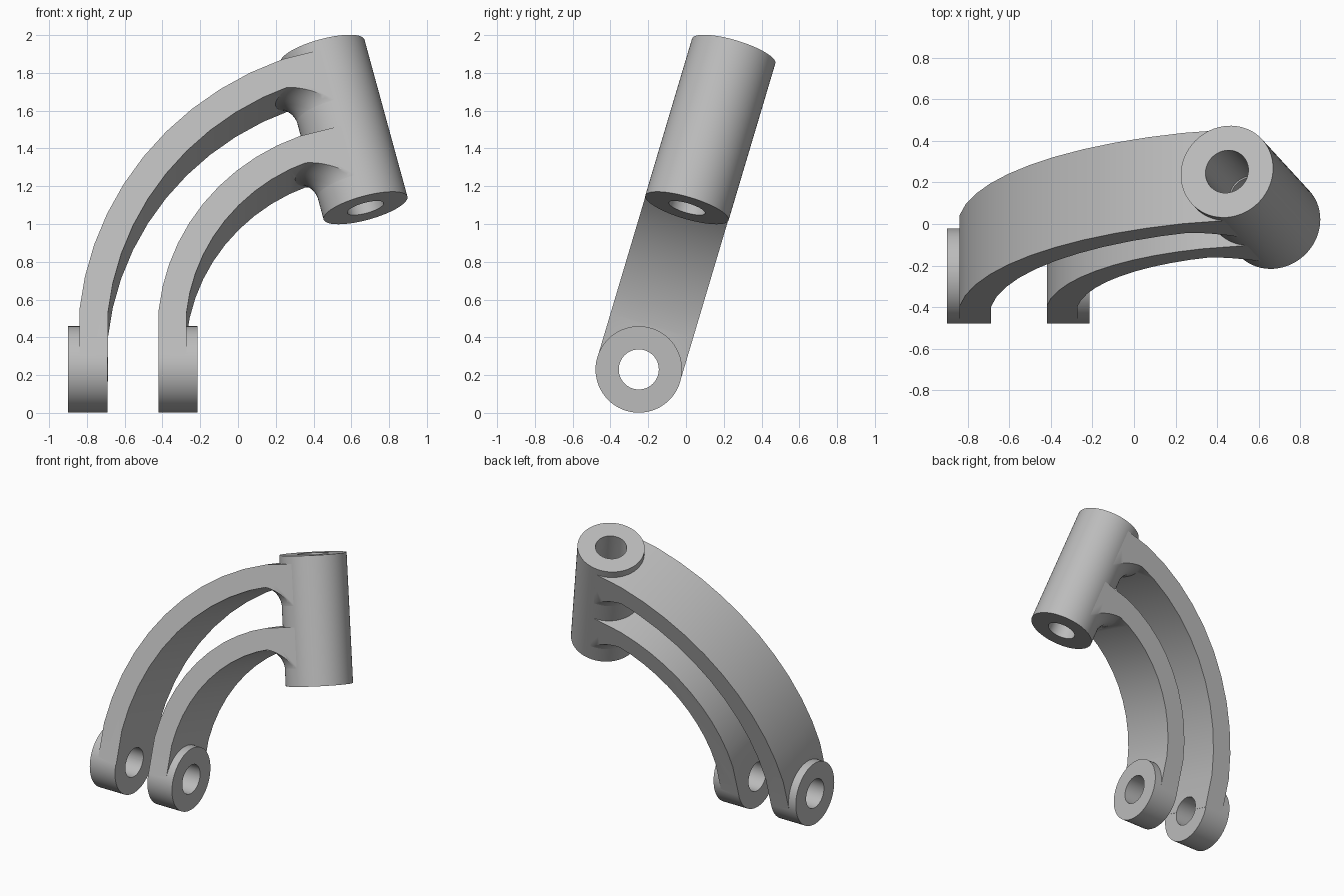
import bpy, bmesh, math
from mathutils import Matrix, Vector

cube = bpy.data.objects.get("Cube")
if cube:
    bpy.data.objects.remove(cube)

grey = bpy.data.materials.new("plain grey")
grey.use_nodes = True
colour = (0.5, 0.5, 0.5, 1)
grey.diffuse_color = colour
grey.node_tree.nodes["Principled BSDF"].inputs["Base Color"].default_value = colour

WIDTH = 0.228                       # half width of each arm
SLOPE = math.radians(14.7)          # lean of the sleeve
LENGTH = 0.896                      # sleeve length
BEND = 0.26                         # height above the pivot where arms start to curve
ARC_START = math.radians(174.2)     # outward directions at both ends of the arms' arc
ARC_END = math.radians(110.2)
FILLET = 0.15
# Leaning frame of the arms, and the sleeve's frame inside it
LEAN = Matrix.Translation((0, -0.25, 0.23)) @ Matrix.Rotation(math.radians(-16.6), 4, 'X')
SLEEVE = Matrix.Translation((0.675, 0, 0.892)) @ Matrix.Rotation(-SLOPE, 4, 'Y')
ALONG_X = Matrix.Rotation(math.pi / 2, 4, 'Y')


def finish(name, bm, matrix):
    bmesh.ops.recalc_face_normals(bm, faces=bm.faces)
    mesh = bpy.data.meshes.new(name)
    bm.to_mesh(mesh)
    bm.free()
    mesh.transform(LEAN @ matrix)
    mesh.materials.append(grey)
    ob = bpy.data.objects.new(name, mesh)
    bpy.context.collection.objects.link(ob)
    return ob


def cylinder(name, radius, low, high, matrix):
    bm = bmesh.new()
    bmesh.ops.create_cone(bm, cap_ends=True, segments=64, radius1=radius, radius2=radius,
                          depth=high - low,
                          matrix=Matrix.Translation((0, 0, (low + high) / 2)))
    return finish(name, bm, matrix)


def box(name, low, high, matrix):
    bm = bmesh.new()
    low, high = Vector(low), Vector(high)
    bmesh.ops.create_cube(bm, size=1, matrix=Matrix.Translation((low + high) / 2)
                          @ Matrix.Diagonal((*(high - low), 1)))
    return finish(name, bm, matrix)


def slab(name, points):
    """Extrude an x-z outline across the arm width."""
    bm = bmesh.new()
    face = bm.faces.new([bm.verts.new((x, -WIDTH, z)) for x, z in points])
    new = bmesh.ops.extrude_face_region(bm, geom=[face])["geom"]
    bmesh.ops.translate(bm, vec=(0, 2 * WIDTH, 0),
                        verts=[v for v in new if isinstance(v, bmesh.types.BMVert)])
    return finish(name, bm, Matrix.Identity(4))


def lathe(name, profile, matrix):
    """Spin a radius-height profile that starts and ends on the axis."""
    bm = bmesh.new()
    verts = [bm.verts.new((r, 0, h)) for r, h in profile]
    edges = [bm.edges.new(pair) for pair in zip(verts, verts[1:])]
    bmesh.ops.spin(bm, geom=verts + edges, cent=(0, 0, 0), axis=(0, 0, 1),
                   angle=2 * math.pi, steps=64, use_duplicate=False)
    bmesh.ops.remove_doubles(bm, verts=bm.verts, dist=0.0001)
    return finish(name, bm, matrix)


def boolean(target, other, operation):
    mod = target.modifiers.new(operation, 'BOOLEAN')
    mod.operation, mod.solver, mod.object = operation, 'EXACT', other
    bpy.context.view_layer.objects.active = target
    bpy.ops.object.modifier_apply(modifier=mod.name)
    bpy.data.objects.remove(other)


def smooth(ob):
    bpy.ops.object.select_all(action='DESELECT')
    ob.select_set(True)
    bpy.context.view_layer.objects.active = ob
    bpy.ops.object.shade_smooth_by_angle(angle=math.radians(30))


def direction(angle):
    return Vector((math.cos(angle), math.sin(angle)))


def build_arm(name, left, radius, thick, hub_low, hub_high):
    centre = Vector((left, BEND)) - radius * direction(ARC_START)

    def arc(r, steps=10):
        return [centre + r * direction(ARC_START + (ARC_END - ARC_START) * i / steps)
                for i in range(steps + 1)]

    # Curved strip, carried straight on to the sleeve axis
    top, under = arc(radius), arc(radius - thick)
    run = direction(SLOPE)
    axis = direction(SLOPE + math.pi / 2)
    base = Vector((0.675, 0.892))
    onward = [p + run * (base - p).dot(run) for p in (top[-1], under[-1])]
    outline = [Vector((left, 0))] + top + onward
    outline += under[::-1] + [Vector((left + thick, 0))]
    arm = slab(name, outline)

    # Round pivot hub with its boss
    boolean(arm, cylinder("hub", WIDTH + 0.001, hub_low, hub_high, ALONG_X), 'UNION')

    # Flared fillet under the strip where it meets the sleeve
    h = (under[-1] - base).dot(axis)
    curve = []
    for i in range(13):
        t = math.pi / 2 * i / 12
        curve.append((0.229 + FILLET * (1 - math.cos(t)), h - FILLET + FILLET * math.sin(t)))
    profile = [(0, curve[0][1])] + curve + [(curve[-1][0], h + 0.05), (0, h + 0.05)]
    flare = lathe("flare", profile, SLEEVE)
    boolean(flare, box("trim", (-1, -WIDTH, -1), (0, WIDTH, 2), SLEEVE), 'INTERSECT')
    boolean(arm, flare, 'UNION')

    # Pivot hole and room for the sleeve
    boolean(arm, cylinder("pivot_hole", 0.106, -2, 2, ALONG_X), 'DIFFERENCE')
    boolean(arm, cylinder("sleeve_room", 0.222, -0.5, 1.5, SLEEVE), 'DIFFERENCE')
    smooth(arm)


build_arm("outer_arm", -0.84, 1.654, 0.152, -0.9, -0.69)
build_arm("inner_arm", -0.42, 1.147, 0.148, -0.42, -0.215)

# Leaning sleeve with a stepped bore
sleeve = cylinder("sleeve", 0.23, 0, LENGTH, SLEEVE)
boolean(sleeve, cylinder("lower_bore", 0.1, -1, 2, SLEEVE), 'DIFFERENCE')
boolean(sleeve, cylinder("upper_bore", 0.107, LENGTH / 2, 2, SLEEVE), 'DIFFERENCE')
smooth(sleeve)
